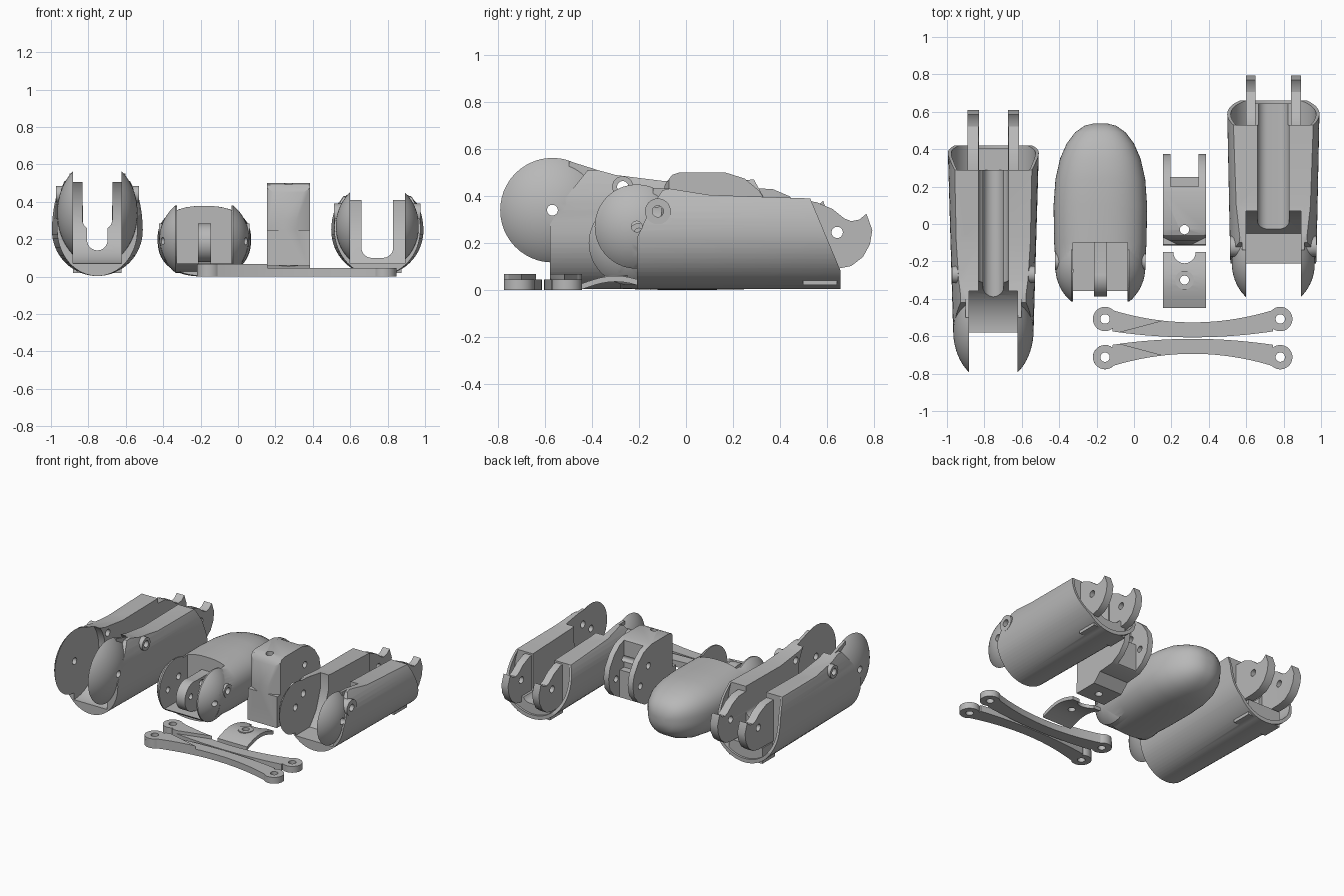
import bpy, bmesh
from math import sin, cos, pi
from mathutils import Matrix, Vector

if "Cube" in bpy.data.objects:
    bpy.data.objects.remove(bpy.data.objects["Cube"])

grey = bpy.data.materials.new("plain grey")
grey.use_nodes = True
grey.diffuse_color = (0.48, 0.48, 0.48, 1)
grey.node_tree.nodes["Principled BSDF"].inputs["Base Color"].default_value = (0.48, 0.48, 0.48, 1)


# ---- helpers ----
def make(bm, name="piece"):
    bmesh.ops.recalc_face_normals(bm, faces=bm.faces)
    mesh = bpy.data.meshes.new(name)
    bm.to_mesh(mesh)
    bm.free()
    mesh.materials.append(grey)
    ob = bpy.data.objects.new(name, mesh)
    bpy.context.collection.objects.link(ob)
    return ob


def skin(rings):
    """Closed solid through a row of rings with equal point counts."""
    bm = bmesh.new()
    rows = [[bm.verts.new(p) for p in ring] for ring in rings]
    n = len(rows[0])
    for a, b in zip(rows, rows[1:]):
        for i in range(n):
            j = (i + 1) % n
            bm.faces.new((a[i], a[j], b[j], b[i]))
    bm.faces.new(rows[0])
    bm.faces.new(rows[-1])
    return make(bm)


def prism(pts, a, b, axis="x"):
    place = {"x": lambda u, v, w: (w, u, v), "y": lambda u, v, w: (u, w, v),
             "z": lambda u, v, w: (u, v, w)}[axis]
    return skin([[place(u, v, w) for u, v in pts] for w in (a, b)])


def circle(u, v, r, n=48):
    return [(u + r * cos(2 * pi * i / n), v + r * sin(2 * pi * i / n)) for i in range(n)]


def cyl(u, v, r, a, b, axis="x"):
    return prism(circle(u, v, r), a, b, axis)


def box(x0, x1, y0, y1, z0, z1):
    return prism([(x0, y0), (x1, y0), (x1, y1), (x0, y1)], z0, z1, "z")


def tube(cx, stations, mid, power=2, n=64):
    """Loft along y; each station is y, half width, bottom, top."""
    rings = []
    for y, half, low, high in stations:
        ring = []
        for i in range(n):
            c, s = cos(2 * pi * i / n), sin(2 * pi * i / n)
            px, pz = [abs(k) ** (2 / power) * (1 if k > 0 else -1) for k in (c, s)]
            ring.append((cx + half * px, y, mid + pz * (high - mid if s > 0 else mid - low)))
        rings.append(ring)
    return skin(rings)


def combine(ob, others, op):
    for other in others:
        mod = ob.modifiers.new("join", "BOOLEAN")
        mod.operation, mod.solver, mod.object = op, "EXACT", other
        bpy.context.view_layer.update()
        mesh = bpy.data.meshes.new_from_object(ob.evaluated_get(bpy.context.evaluated_depsgraph_get()))
        ob.modifiers.clear()
        ob.data = mesh
        bpy.data.objects.remove(other)
    return ob


def add(ob, *others):
    return combine(ob, others, "UNION")


def cut(ob, *others):
    return combine(ob, others, "DIFFERENCE")


def clip(ob, other):
    return combine(ob, [other], "INTERSECT")


def lens(cx, y, z, r, half, bulge):
    """Bulging round cheek pair, before the gap is cut."""
    bm = bmesh.new()
    m = Matrix.Translation((cx, y, z)) @ Matrix.Diagonal((half, bulge, bulge, 1))
    bmesh.ops.create_uvsphere(bm, u_segments=64, v_segments=32, radius=1, matrix=m)
    return clip(make(bm), cyl(y, z, r, cx - 0.4, cx + 0.4))


def finish(ob, name):
    ob.name = ob.data.name = name
    bpy.ops.object.select_all(action="DESELECT")
    ob.select_set(True)
    bpy.context.view_layer.objects.active = ob
    bpy.ops.object.shade_smooth_by_angle(angle=0.55)


# ---- finger segments: shell, cheeks, channel, rear hinge prongs ----
def segment(name, cx, hinge, r, gap, half, bulge, front, top, rear, widths, high,
            cavity, channels, boss, pocket, prong, prong_x):
    hy, hz = hinge
    py, pz = prong
    ends = (front[0][0] - 0.1, rear[-1][0] + 0.1)
    body = tube(cx, [(y, w, 0.003, high) for y, w in zip(ends, widths)], 0.25)
    clip(body, prism(front + top + rear, cx - 0.4, cx + 0.4))
    core = [(hy + 0.07, 0.1), (hy + 0.07, hz + r - 0.015)] + top[1:] + [(top[-1][0], 0.1)]
    add(body, lens(cx, hy, hz, r, half, bulge), prism(core, cx - gap - 0.02, cx + gap + 0.02))
    cut(body, prism(cavity, cx - gap, cx + gap))
    # hollow rear end
    inner = widths[1] - 0.022
    cut(body, tube(cx, [(pocket, inner, 0.03, high), (ends[1], inner, 0.03, high)], 0.25))
    # hinge prongs on a bridge
    outline = [(pocket - 0.03, pz - 0.16), (py, pz - 0.155), (py + 0.06, pz - 0.143),
               (py + 0.11, pz - 0.105), (py + 0.14, pz - 0.05), (py + 0.15, pz + 0.01),
               (py + 0.125, pz + 0.08), (py + 0.095, pz + 0.055), (py + 0.06, pz + 0.048),
               (py + 0.03, pz + 0.06), (py - 0.02, pz + 0.1), (py - 0.09, pz + 0.13),
               (pocket - 0.03, pz + 0.135)]
    for side in (-1, 1):
        a, b = sorted(cx + side * k for k in prong_x)
        add(body, prism(outline, a, b))
    add(body, box(cx - 0.13, cx + 0.13, pocket - 0.03, rear[-1][0] - 0.015, 0.02, 0.13))
    # long tendon channel
    for w, z0, z1, y0 in channels:
        rc = min(w, 0.055)
        u = [(cx + w, z1), (cx - w, z1)]
        for sx, a0 in ((-1, pi), (1, 1.5 * pi)):
            u += [(cx + sx * (w - rc) + rc * cos(a0 + k * pi / 16),
                   z0 + rc + rc * sin(a0 + k * pi / 16)) for k in range(9 if sx > 0 or w > rc else 8)]
        cut(body, prism(u, y0, ends[1], "y"))
    # side bosses and pin holes
    by, bz, br, bx = boss
    for side in (-1, 1):
        a, b = sorted((cx + side * (gap + 0.01), cx + side * bx))
        add(body, cyl(by, bz, br, a, b))
    for y, z, hr in ((hy, hz, 0.023), (py, pz, 0.024), (by, bz, 0.024)):
        cut(body, cyl(y, z, hr, cx - 0.4, cx + 0.4))
    finish(body, name)


segment("long_segment", -0.752, (-0.57, 0.34), 0.225, 0.13, 0.215, 0.28,
        [(-0.58, -0.1), (-0.58, 0.28), (-0.5, 0.41)],
        [(-0.42, 0.51), (-0.38, 0.512), (-0.3, 0.49), (-0.1, 0.465), (0.29, 0.47)],
        [(0.34, 0.38), (0.42, 0.12), (0.42, -0.1)], (0.212, 0.247), 0.68,
        circle(-0.57, 0.34, 0.27), [(0.08, 0.25, 0.8, -0.5), (0.055, 0.14, 0.8, -0.45)],
        (-0.27, 0.44, 0.045, 0.222), 0.29, (0.46, 0.3), (0.078, 0.138))

segment("short_segment", 0.745, (-0.21, 0.27), 0.18, 0.147, 0.222, 0.24,
        [(-0.21, -0.1), (-0.21, 0.22), (-0.15, 0.35)],
        [(-0.1, 0.425), (-0.07, 0.432), (0.1, 0.405), (0.53, 0.39)],
        [(0.66, 0.08), (0.66, -0.1)], (0.228, 0.25), 0.535,
        [(-0.6, 0.07), (-0.05, 0.07), (0.02, 0.16), (0.07, 0.3), (0.07, 0.6), (-0.6, 0.6)],
        [(0.085, 0.1, 0.8, -0.1)],
        (-0.12, 0.335, 0.055, 0.232), 0.53, (0.645, 0.245), (0.095, 0.147))

# ---- fingertip ----
cx = -0.18
tip = tube(cx, [(-0.28, 0.235, 0.004, 0.375), (-0.1, 0.247, 0, 0.378), (0.1, 0.25, 0, 0.378),
                (0.24, 0.24, 0.002, 0.376), (0.35, 0.215, 0.012, 0.365), (0.43, 0.18, 0.035, 0.34),
                (0.49, 0.135, 0.07, 0.31), (0.525, 0.085, 0.11, 0.27), (0.538, 0.035, 0.16, 0.22)],
           0.2, 2.4)
add(tip, lens(cx, -0.235, 0.2, 0.18, 0.24, 0.235))
cut(tip, box(cx - 0.145, cx + 0.145, -0.6, -0.1, 0.07, 0.6))
add(tip, box(cx - 0.035, cx + 0.035, -0.28, -0.08, 0.05, 0.28),
    cyl(-0.285, 0.18, 0.103, cx - 0.035, cx + 0.035))
for side in (-1, 1):
    a, b = sorted((cx + side * 0.16, cx + side * 0.242))
    add(tip, cyl(-0.2, 0.24, 0.045, a, b))
cut(tip, cyl(-0.2, 0.24, 0.023, cx - 0.4, cx + 0.4), cyl(-0.32, 0.19, 0.02, cx - 0.4, cx + 0.4))
finish(tip, "fingertip")

# ---- knuckle post with rear clevis ----
cx = 0.27
post = prism([(-0.115, 0.03), (-0.11, 0.3), (-0.09, 0.45), (-0.06, 0.49), (-0.03, 0.5), (0.17, 0.5),
              (0.25, 0.475), (0.31, 0.425), (0.36, 0.35), (0.375, 0.28), (0.36, 0.2),
              (0.31, 0.14), (0.24, 0.1), (0.12, 0.09), (0.06, 0.03)], cx - 0.115, cx + 0.115)
cut(post, box(cx - 0.075, cx + 0.075, 0.2, 0.6, 0.3, 0.7),
    box(cx - 0.075, cx + 0.075, 0.25, 0.6, -0.1, 0.7))
# slanted front corners below the cap
for side in (-1, 1):
    cut(post, prism([(cx + side * 0.12, -0.07), (cx + side * 0.12, -0.2), (cx + side * 0.03, -0.2),
                     (cx + side * 0.03, -0.115)], 0.25, 0.6, "z"))
cut(post, cyl(cx, -0.03, 0.025, -0.1, 0.7, "z"), cyl(0.2, 0.36, 0.022, 0, 0.6),
    cyl(0.29, 0.25, 0.022, 0, 0.6))
finish(post, "knuckle_post")

# ---- arched saddle plate ----
arch = [(-0.45 + 0.03 * i, 0.025 + 0.035 * sin(pi * i / 10)) for i in range(11)]
saddle = prism(arch + [(y, z - 0.025) for y, z in reversed(arch)], cx - 0.115, cx + 0.115)
add(saddle, cyl(cx, -0.3, 0.05, 0.036, 0.063, "z"))
cut(saddle, cyl(cx, -0.15, 0.06, -0.1, 0.2, "z"), cyl(cx, -0.3, 0.024, -0.1, 0.2, "z"))
finish(saddle, "saddle_plate")

# ---- pair of bowed link bars ----
for name, y0, s in (("rear_link_bar", -0.508, 1), ("front_link_bar", -0.712, -1)):
    x0, x1, n = -0.155, 0.782, 24
    edges = ([], [])
    for i in range(1, n):
        t = 2 * i / n - 1
        mid, half = -0.058 * (1 - t * t), 0.04 + 0.02 * t * t
        for edge, k in zip(edges, (1, -1)):
            edge.append((x0 + (x1 - x0) * i / n, y0 + s * (mid + k * half)))
    bar = prism(edges[0] + edges[1][::-1], 0, 0.045, "z")
    add(bar, cyl(x0, y0, 0.065, 0, 0.045, "z"), cyl(x1, y0, 0.065, 0, 0.045, "z"))
    # thicker left end with a tapered tongue
    pad = prism(edges[0][:8] + edges[1][:2][::-1], 0.01, 0.067, "z")
    add(bar, add(pad, cyl(x0, y0, 0.0648, 0.01, 0.067, "z")))
    cut(bar, *[cyl(x, y0, 0.025, -0.1, 0.2, "z") for x in (x0, x1)])
    finish(bar, name)
